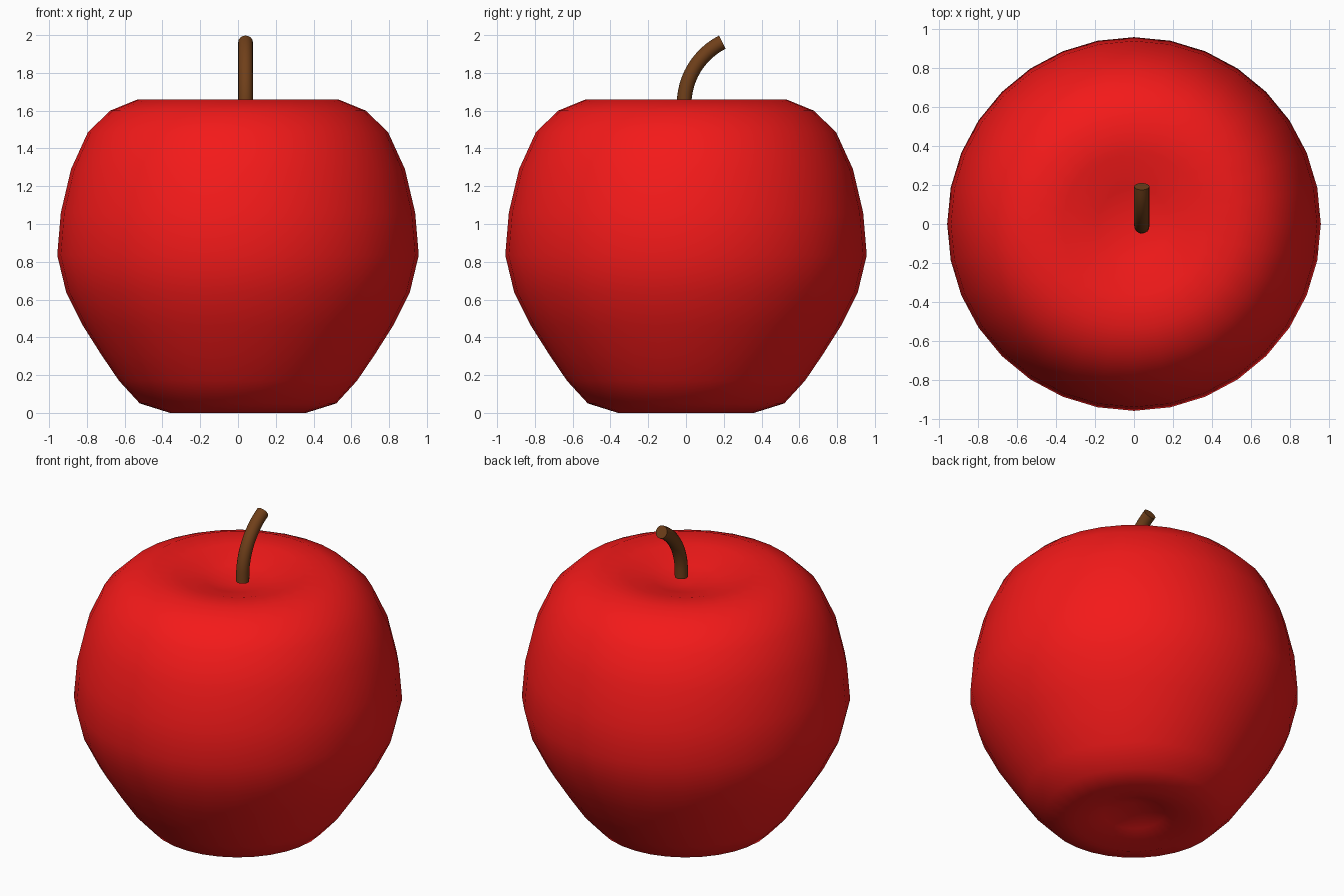
import bpy, bmesh, math

if "Cube" in bpy.data.objects:
    bpy.data.objects.remove(bpy.data.objects["Cube"])


def colour(obj, name, rgb):
    mat = bpy.data.materials.new(name)
    mat.diffuse_color = (*rgb, 1)
    mat.use_nodes = True
    mat.node_tree.nodes["Principled BSDF"].inputs["Base Color"].default_value = mat.diffuse_color
    obj.data.materials.append(mat)


def finish(name, bm, angle):
    bmesh.ops.recalc_face_normals(bm, faces=bm.faces)
    mesh = bpy.data.meshes.new(name)
    bm.to_mesh(mesh)
    bm.free()
    obj = bpy.data.objects.new(name, mesh)
    bpy.context.collection.objects.link(obj)
    bpy.ops.object.select_all(action='DESELECT')
    obj.select_set(True)
    bpy.context.view_layer.objects.active = obj
    bpy.ops.object.shade_smooth_by_angle(angle=math.radians(angle))
    return obj


# Apple body: lathed profile with a dimple at each end
profile = [(0, 0.12), (0.18, 0.05), (0.36, 0.0), (0.52, 0.05), (0.63, 0.17),
           (0.725, 0.31), (0.82, 0.46), (0.91, 0.64), (0.957, 0.835),
           (0.938, 1.06), (0.884, 1.29), (0.795, 1.485), (0.677, 1.60),
           (0.53, 1.66), (0.366, 1.65), (0.187, 1.60), (0, 1.56)]
bm = bmesh.new()
verts = [bm.verts.new((r, 0, z)) for r, z in profile]
edges = [bm.edges.new(p) for p in zip(verts, verts[1:])]
bmesh.ops.spin(bm, geom=verts + edges, cent=(0, 0, 0), axis=(0, 0, 1),
               angle=math.tau, steps=32, use_duplicate=False)
bmesh.ops.remove_doubles(bm, verts=bm.verts, dist=0.0005)
body = finish("apple_body", bm, 80)
colour(body, "red_skin", (0.9, 0.01, 0.01))

# Stem: round section swept along an arc that leans to the back
bm = bmesh.new()
R, rad, sides, steps = 0.37, 0.039, 16, 12
rings = []
for i in range(steps + 1):
    a = math.radians(63) * i / steps
    y, z = -0.01 + R * (1 - math.cos(a)), 1.633 + R * math.sin(a)
    if i == 0:
        z = 1.60
    ring = []
    for k in range(sides):
        t = math.tau * k / sides
        u, v = rad * math.cos(t), rad * math.sin(t)
        ring.append(bm.verts.new((0.04 + u, y + v * math.cos(a), z - v * math.sin(a))))
    rings.append(ring)
for lo, hi in zip(rings, rings[1:]):
    for k in range(sides):
        n = (k + 1) % sides
        bm.faces.new((lo[k], lo[n], hi[n], hi[k]))
bm.faces.new(rings[0])
bm.faces.new(rings[-1])
stem = finish("stem", bm, 40)
colour(stem, "brown_stem", (0.16, 0.05, 0.01))
